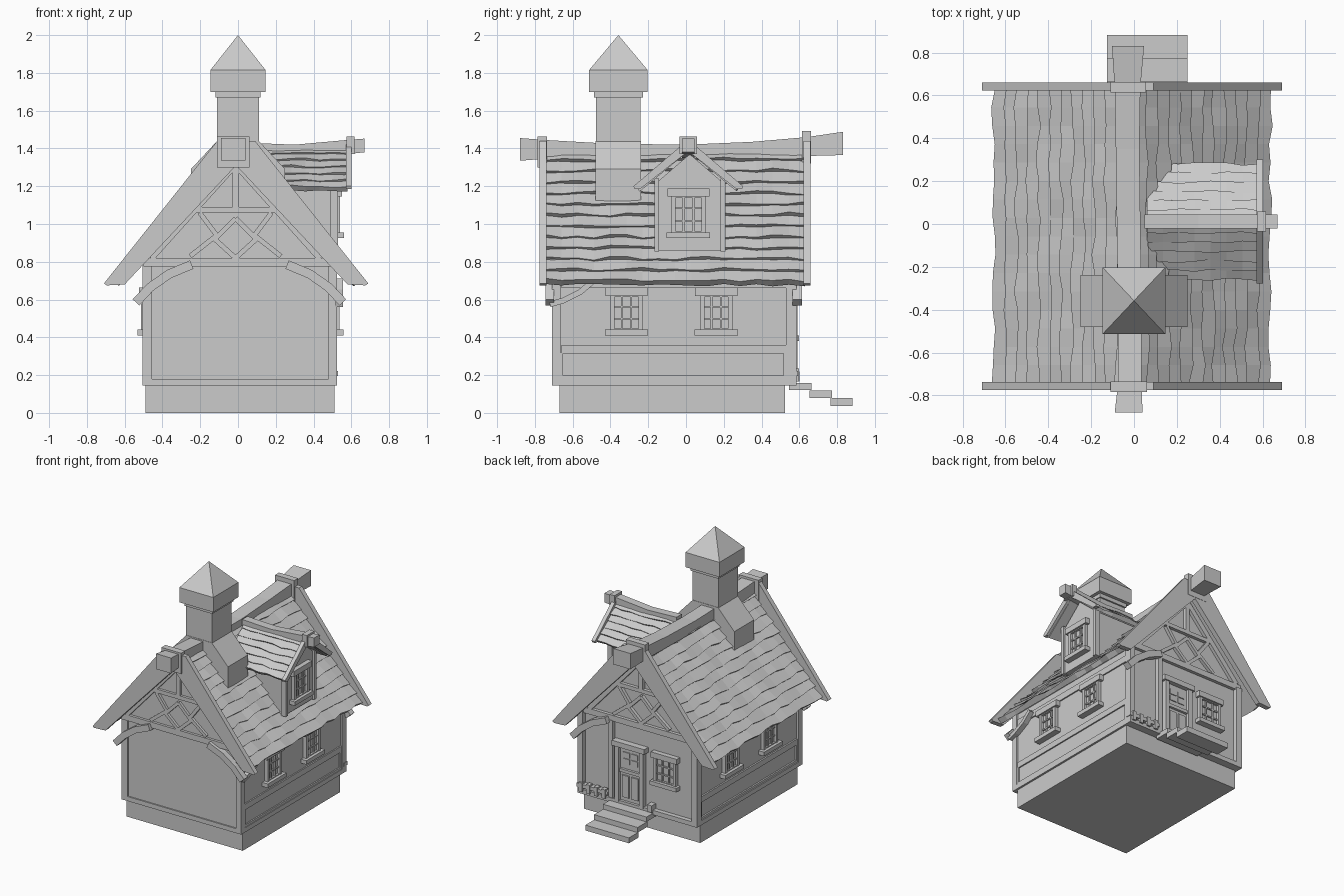
import bpy, bmesh, math, random
from mathutils import Vector, Matrix

if "Cube" in bpy.data.objects:
    bpy.data.objects.remove(bpy.data.objects["Cube"])
random.seed(4)

def make(name, verts, faces, m=None):
    bm = bmesh.new()
    vs = [bm.verts.new((m @ Vector(v)) if m else v) for v in verts]
    for f in faces:
        bm.faces.new([vs[i] for i in f])
    bmesh.ops.recalc_face_normals(bm, faces=bm.faces)
    me = bpy.data.meshes.new(name)
    bm.to_mesh(me)
    bm.free()
    ob = bpy.data.objects.new(name, me)
    bpy.context.collection.objects.link(ob)
    return ob

def loft(name, rings, m=None):
    n = len(rings[0])
    faces = [[k*n+i, k*n+(i+1) % n, (k+1)*n+(i+1) % n, (k+1)*n+i]
             for k in range(len(rings)-1) for i in range(n)]
    faces += [list(range(n)), list(range((len(rings)-1)*n, len(rings)*n))]
    return make(name, [v for r in rings for v in r], faces, m)

def prism(name, pts, axis, a, b, m=None):
    if axis == 'y':
        return loft(name, [[(p, d, z) for p, z in pts] for d in (a, b)], m)
    return loft(name, [[(d, p, z) for p, z in pts] for d in (a, b)], m)

def box(name, x0, x1, y0, y1, z0, z1, m=None):
    return prism(name, [(x0, z0), (x1, z0), (x1, z1), (x0, z1)], 'y', y0, y1, m)

def beam(name, pts, w, axis, a, b):
    """Plank of width w following a 2D path, as quads between offset sides."""
    ps = [Vector(p) for p in pts]
    rings = []
    for i, p in enumerate(ps):
        d = (ps[min(i+1, len(ps)-1)] - ps[max(i-1, 0)]).normalized()
        n = Vector((-d.y, d.x)) * w / 2
        sec = [(p+n, a), (p-n, a), (p-n, b), (p+n, b)]
        rings.append([(q.x, t, q.y) if axis == 'y' else (t, q.x, q.y) for q, t in sec])
    return loft(name, rings)

def wall_frame(origin, u, out):
    """Local x runs along the wall, local y points outward."""
    m = Matrix((u, out, (0, 0, 1))).transposed().to_4x4()
    m.translation = origin
    return m

def window(name, m, w=0.075, h=0.095):
    box(name+"_glass", -w, w, -.01, .006, -h, h, m)
    for s in (-1, 1):
        box(name+"_jamb", s*w-.012, s*w+.012, -.01, .026, -h, h, m)
        box(name+"_bar_v", s*w/3-.005, s*w/3+.005, 0, .016, -h, h, m)
        box(name+"_bar_h", -w, w, 0, .016, s*h/3-.005, s*h/3+.005, m)
        box(name+"_rail", -w, w, 0, .022, s*h-.012, s*h+.012, m)
    box(name+"_lintel", -.112, .112, -.01, .036, h-.005, h+.038, m)
    box(name+"_sill", -.115, .115, -.01, .046, -h-.025, -h+.006, m)

def shingles(name, eave, ridge, along, length, rows, thick, segs=12):
    """Overlapping wavy plank courses on a sloping plane."""
    eave, along = Vector(eave), Vector(along)
    up = Vector(ridge) - eave
    n = up.cross(along).normalized()
    n = n if n.z > 0 else -n
    for r in range(rows):
        rings = []
        ph = random.uniform(0, 6)
        for k in range(segs+1):
            s0 = (r + random.uniform(-.12, .12)) / rows
            s1 = min((r + 1.25) / rows, 1)
            h = thick * (1 + .25*math.sin(ph + k*1.3) + random.uniform(-.15, .15))
            o = eave + along * (length * k / segs)
            rings.append([o+up*s0-n*.012, o+up*s0+n*h, o+up*s1+n*.006, o+up*s1-n*.012])
        loft(name, rings)

# Plinth and walls with both gables
box("stone_base", -.49, .51, -.67, .525, 0, .15)
prism("walls", [(-.485, .15), (.51, .15), (.51, .76), (-.01, 1.35), (-.485, .8)], 'y', -.7, .55)
box("floor_sill", -.505, .525, -.71, .585, .145, .18)

# Corner posts and wall frames
for x0, x1 in ((-.505, -.455), (.48, .525)):
    for y0, y1 in ((-.71, -.665), (.53, .585)):
        box("corner_post", x0, x1, y0, y1, .15, .79)
for x0, x1 in ((-.497, -.48), (.505, .52)):
    box("side_rail", x0, x1, -.66, .53, .315, .36)
    box("side_top_rail", x0, x1, -.66, .53, .66, .71)
    for y in (-.665, .515):
        box("panel_end", x0, x1, y, y+.015, .18, .32)
    box("panel_lip", x0, x1, -.66, .53, .18, .198)

# Gable timbers, front and back
for y0, y1 in ((-.72, -.69), (.54, .575)):
    box("tie_beam", -.5, .515, y0, y1, .775, .82)
    box("collar_beam", -.225, .205, y0, y1, 1.06, 1.09)
    box("king_post", -.03, .005, y0, y1, 1.06, 1.33)
    for s in (-1, 1):
        c = -.013
        beam("gable_rafter", [(c+s*.45, .82), (c, 1.32)], .04, 'y', y0, y1)
        beam("diamond_lower", [(c, .82), (c+s*.11, .92)], .025, 'y', y0, y1)
        beam("diamond_upper", [(c+s*.11, .92), (c, 1.03)], .025, 'y', y0, y1)
        beam("cross_low", [(c+s*.24, .83), (c+s*.1, .94)], .025, 'y', y0, y1)
        beam("cross_high", [(c+s*.1, .94), (c+s*.19, 1.06)], .025, 'y', y0, y1)

# Curved braces
arc = [(.555, .585), (.48, .665), (.38, .735), (.26, .785)]
beam("front_brace", arc, .048, 'y', -.745, -.7)
beam("front_brace", [(.015-x, z) for x, z in arc], .048, 'y', -.745, -.7)
beam("back_brace", arc, .048, 'y', .565, .615)
beam("side_brace", [(-.72, .575), (-.65, .595), (-.56, .64), (-.49, .70)], .03, 'x', .515, .555)

# Main roof, bargeboards
for s in (-1, 1):
    c = -.01
    shingles("roof_course", (c+s*.625, -.745, .685), (c, -.745, 1.385), (0, 1, 0), 1.375, 12, .026, 16)
    board = [(c+s*.70, .685), (c+s*.685, .675), (c+s*.59, .68), (c, 1.31), (c, 1.44), (c+s*.1, 1.44)]
    for y0, y1 in ((-.775, -.738), (.622, .66)):
        prism("bargeboard", board, 'y', y0, y1)

# Sagging ridge beam with end collars
stations = [(-.88, -.025, .065, 1.335, 1.455), (-.75, -.02, .055, 1.345, 1.445),
            (-.4, -.02, .055, 1.34, 1.425), (0, -.025, .055, 1.34, 1.42), (.35, -.03, .055, 1.35, 1.435),
            (.64, -.03, .06, 1.36, 1.46), (.83, -.028, .075, 1.365, 1.488)]
loft("ridge_beam", [[(x-w, y, a), (x+w, y, a), (x+w, y, b), (x-w, y, b)] for y, x, w, a, b in stations])
box("ridge_collar_front", -.11, .06, -.785, -.735, 1.3, 1.462)
box("ridge_collar_back", -.11, .055, .613, .662, 1.32, 1.492)

# Chimney
prism("chimney_base", [(-.25, 1.05), (-.25, 1.29), (-.11, 1.44), (.11, 1.44), (.25, 1.29), (.25, 1.05)],
      'y', -.48, -.237)
box("chimney_neck", -.112, .112, -.477, -.24, 1.4, 1.7)
box("chimney_collar", -.12, .12, -.487, -.228, 1.67, 1.705)
box("chimney_cap", -.146, .146, -.513, -.203, 1.7, 1.815)
make("chimney_roof", [(-.146, -.513, 1.815), (.146, -.513, 1.815), (.146, -.203, 1.815), (-.146, -.203, 1.815),
     (0, -.358, 2)], [(0, 1, 2, 3), (0, 1, 4), (1, 2, 4), (2, 3, 4), (3, 0, 4)])

# Dormer
prism("dormer_wall", [(-.155, .86), (.195, .86), (.195, 1.22), (.02, 1.37), (-.155, 1.22)], 'x', .1, .515)
for y in (-.168, .182):
    box("dormer_post", .49, .53, y, y+.026, .855, 1.24)
for s in (-1, 1):
    c = .012
    shingles("dormer_course", (.06, c+s*.26, 1.185), (.06, c, 1.4), (1, 0, 0), .52, 6, .018, 7)
    prism("dormer_bargeboard", [(c+s*.29, 1.2), (c+s*.285, 1.185), (c+s*.255, 1.185), (c, 1.385), (c, 1.44),
          (c+s*.02, 1.43)], 'x', .572, .602)
loft("dormer_ridge", [[(x, -.02, a), (x, .045, a), (x, .045, b), (x, -.02, b)]
     for x, a, b in ((.05, 1.35, 1.43), (.3, 1.35, 1.42), (.58, 1.37, 1.445), (.67, 1.38, 1.452))])
box("dormer_collar", .575, .617, -.035, .058, 1.37, 1.462)

# Windows on both sides, dormer and back
for y in (-.315, .16):
    window("right_window", wall_frame((.512, y, .53), (0, 1, 0), (1, 0, 0)))
    window("left_window", wall_frame((-.487, y, .53), (0, 1, 0), (-1, 0, 0)))
window("dormer_window", wall_frame((.515, .013, 1.05), (0, 1, 0), (1, 0, 0)), .08, .1)
window("back_window", wall_frame((-.22, .553, .50), (1, 0, 0), (0, 1, 0)), .085, .095)

# Door in the back wall
d = wall_frame((.08, .55, .17), (1, 0, 0), (0, 1, 0))
box("door_leaf", -.09, .09, 0, .015, 0, .43, d)
for s in (-1, 1):
    box("door_jamb", s*.105-.017, s*.105+.017, 0, .04, 0, .45, d)
    box("door_panel", s*.04-.03, s*.04+.03, 0, .026, .04, .21, d)
    box("door_light", s*.035-.028, s*.035+.028, 0, .022, .3, .34, d)
    box("door_light", s*.035-.028, s*.035+.028, 0, .022, .35, .39, d)
box("door_shelf", -.085, .085, 0, .034, .235, .26, d)
box("door_lintel", -.14, .14, 0, .05, .43, .47, d)

# Porch boards beside the door, timber studs, steps
box("back_stud", .225, .262, .54, .58, .17, .78)
box("porch_rail", .26, .53, .55, .592, .195, .222)
for i in range(4):
    box("porch_peg", .28+i*.066, .31+i*.066, .56, .598, .165, .235)
box("porch_peg", -.125, -.085, .55, .6, .165, .22)
for i in range(3):
    box("step", -.125, .25, .545+.11*i, .665+.108*i, .12-.042*i, .158-.04*i)
